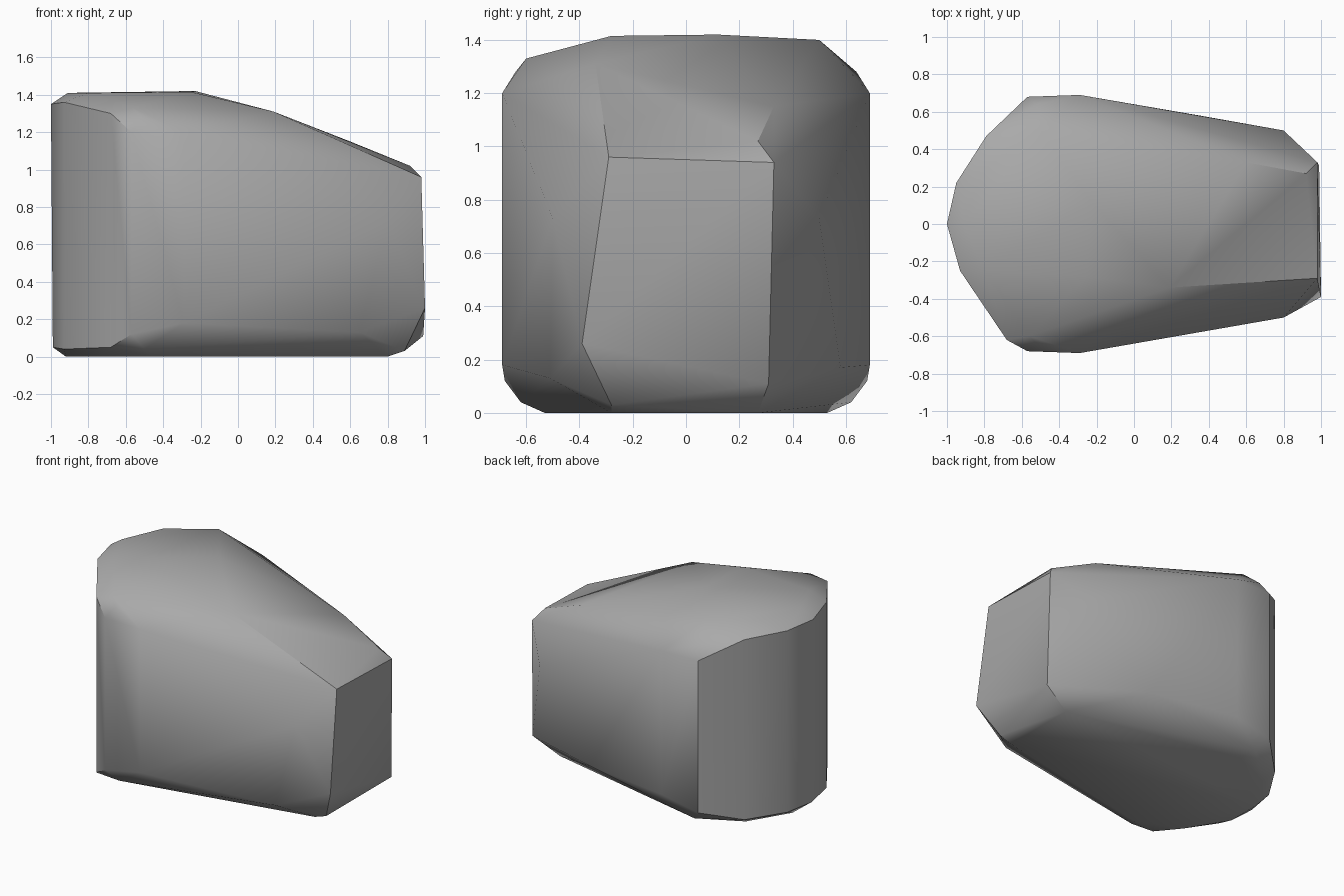
import bpy
import bmesh

# Remove the default cube only
default_cube = bpy.data.objects.get("Cube")
if default_cube:
    bpy.data.objects.remove(default_cube, do_unlink=True)


def make_material(name, colour):
    material = bpy.data.materials.new(name)
    material.use_nodes = True
    material.diffuse_color = colour
    shader = material.node_tree.nodes["Principled BSDF"]
    shader.inputs["Base Color"].default_value = colour
    return material


def column(x, y, low, high):
    """Upright edge of the stone wall, as its lower and upper corner."""
    return [(x, y, low), (x, y, high)]


def both_sides(points):
    """Repeat corners on the front and the back."""
    return points + [(x, -y, z) for x, y, z in points]


def hull_object(name, points, material):
    """Wrap a stone skin around a set of corners."""
    mesh = bpy.data.meshes.new(name)
    bm = bmesh.new()
    verts = [bm.verts.new(point) for point in points]
    result = bmesh.ops.convex_hull(bm, input=verts)
    unused = {v for v in result["geom_interior"] + result["geom_unused"]
              if isinstance(v, bmesh.types.BMVert)}
    bmesh.ops.delete(bm, geom=list(unused), context="VERTS")
    bmesh.ops.recalc_face_normals(bm, faces=bm.faces)
    bm.to_mesh(mesh)
    bm.free()
    mesh.materials.append(material)
    stone = bpy.data.objects.new(name, mesh)
    bpy.context.collection.objects.link(stone)
    return stone


# Bulging flanks shared by front and back
flanks = both_sides(
    column(-.57, .68, .12, 1.2) + column(-.29, .69, .18, 1.2)
    + [(.8, .5, .73), (-.5, .62, .04), (-.52, .64, 1.28)])

# Rounded blunt end
blunt_end = (
    column(-.99, 0, .05, 1.35) + column(-.95, .22, .05, 1.34)
    + column(-.79, .47, .05, 1.33) + column(-.93, -.25, .04, 1.36)
    + column(-.68, -.62, .05, 1.3) + [(-1, 0, 1.35)])

# Flat narrow end with its slanted chin
narrow_end = [
    (.98, -.29, .96), (.92, .27, 1.02), (.98, .33, .94),
    (1, -.39, .26), (.99, .31, .11), (.89, -.28, .03)]

# Sloping crown
crown = [
    (-.91, 0, 1.41), (-.8, .3, 1.4), (-.8, -.25, 1.41),
    (-.5, .5, 1.4), (-.23, .12, 1.42), (-.25, -.28, 1.415),
    (-.56, -.6, 1.33), (.19, -.34, 1.31), (.6, .33, 1.15)]

# Flat underside and the rounded rim above it
underside = both_sides([(-.92, .12, 0), (-.75, .4, 0), (-.45, .53, 0)]) + [
    (.8, .27, 0), (.8, -.28, 0), (.35, .58, .17), (.65, -.51, .13)]

grey_stone = make_material("grey stone", (.4, .4, .4, 1))
rock = hull_object("rock", flanks + blunt_end + narrow_end + crown + underside,
                   grey_stone)

# Soft facets with crisp breaks
bpy.ops.object.select_all(action="DESELECT")
rock.select_set(True)
bpy.context.view_layer.objects.active = rock
bpy.ops.object.shade_smooth_by_angle(angle=.6)
